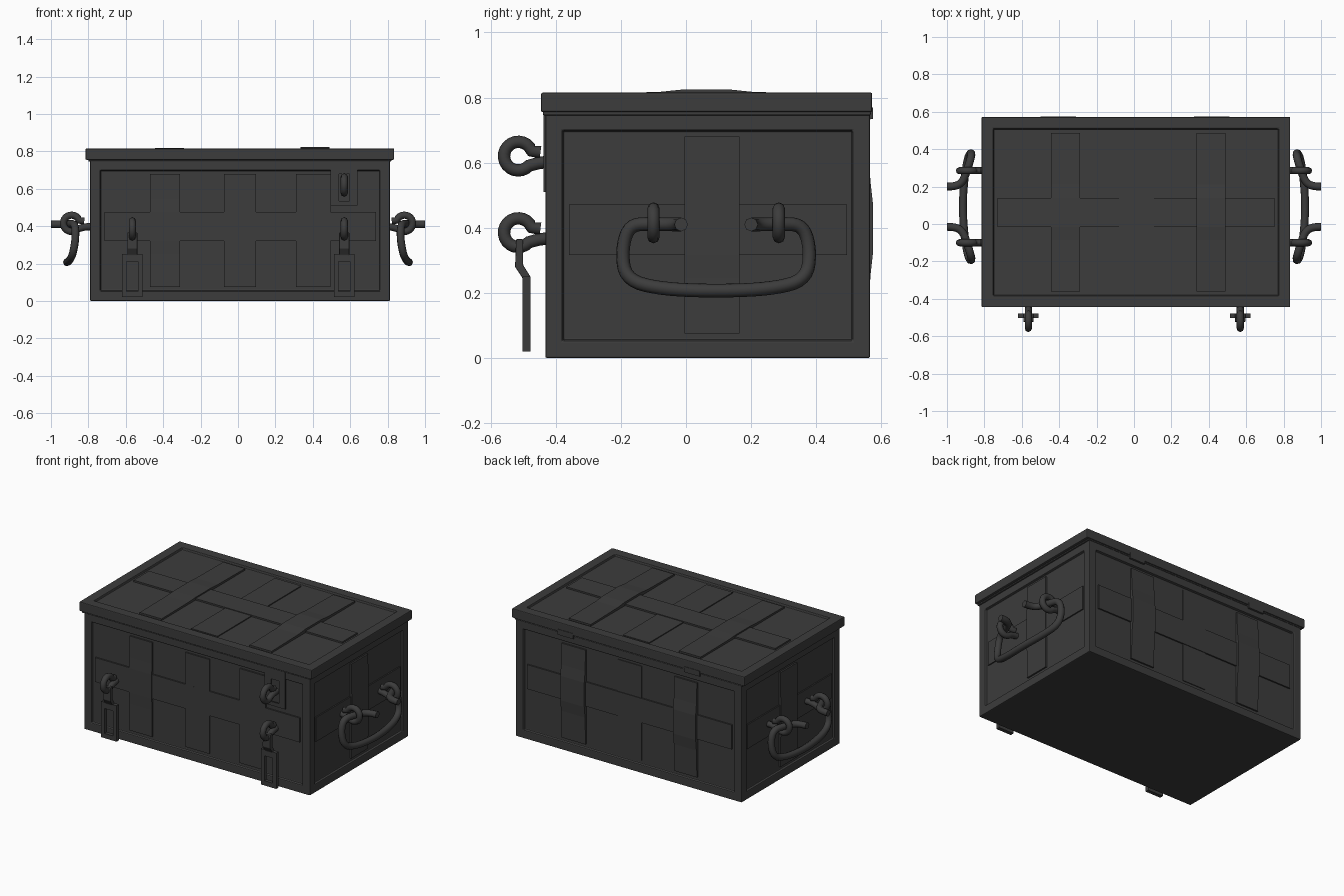
import bpy, bmesh, math
from mathutils import Vector

if "Cube" in bpy.data.objects:
    bpy.data.objects.remove(bpy.data.objects["Cube"])

iron = bpy.data.materials.new("dark_iron")
iron.diffuse_color = (0.045, 0.045, 0.045, 1)
iron.use_nodes = True
iron.node_tree.nodes["Principled BSDF"].inputs["Base Color"].default_value = iron.diffuse_color


def finish(name, bm, smooth=False, bevel=0.0):
    bmesh.ops.recalc_face_normals(bm, faces=bm.faces)
    me = bpy.data.meshes.new(name)
    bm.to_mesh(me)
    bm.free()
    ob = bpy.data.objects.new(name, me)
    bpy.context.collection.objects.link(ob)
    me.materials.append(iron)
    if bevel:
        mod = ob.modifiers.new("soft_edge", 'BEVEL')
        mod.width, mod.segments, mod.limit_method = bevel, 2, 'ANGLE'
    return ob


def recessed_box(name, lo, hi, margin, pick):
    """Box whose picked faces hold a shallow sunken panel."""
    lo, hi = Vector(lo), Vector(hi)
    bm = bmesh.new()
    bmesh.ops.create_cube(bm, size=1)
    for v in bm.verts:
        v.co = (lo + hi) / 2 + Vector(a * b for a, b in zip(v.co, hi - lo))
    bm.normal_update()
    faces = [f for f in bm.faces if pick(f.normal)]
    bmesh.ops.inset_individual(bm, faces=faces, thickness=margin)
    bmesh.ops.inset_individual(bm, faces=faces, thickness=0.003, depth=-0.014)
    return finish(name, bm, bevel=0.005)


def prism(name, outline, to_world, a0, a1, bevel=0.0):
    """Extrude a 2D outline from a0 to a1 using to_world(p, q, a)."""
    bm = bmesh.new()
    rings = [[bm.verts.new(to_world(p, q, a)) for p, q in outline] for a in (a0, a1)]
    bm.faces.new(rings[0])
    bm.faces.new(rings[1])
    n = len(outline)
    for i in range(n):
        j = (i + 1) % n
        bm.faces.new((rings[0][i], rings[0][j], rings[1][j], rings[1][i]))
    return finish(name, bm, bevel=bevel)


X, Y, Z = Vector((1, 0, 0)), Vector((0, 1, 0)), Vector((0, 0, 1))
SIDES = {  # origin, across, up, outward
    "front": (Vector((0, -.432, 0)), X, Z, -Y),
    "back": (Vector((0, .565, 0)), X, Z, Y),
    "right": (Vector((.812, 0, 0)), Y, Z, X),
    "left": (Vector((-.79, 0, 0)), Y, Z, -X),
    "lid": (Vector((0, 0, .815)), X, Y, Z),
}


def strap(side, kind, width, run, h, hump=None, top=0.0):
    """Flat iron band; hump=(start, end) lifts it over a crossing band."""
    o, U, V, W = SIDES[side]
    if kind == "level":
        U, V = V, U
    pts = [(run[0], -.02), (run[0], h)]
    if hump:
        s, e = hump
        pts += [(s - .07, h + (top - h) * .4), (s, top), (e, top), (e + .07, h + (top - h) * .4)]
    pts += [(run[1], h), (run[1], -.02)]
    prism(f"{side}_{kind}_strap", pts, lambda p, q, a: o + V * p + W * q + U * a, *width)


def tube(name, pts, radius, kind='POLY'):
    cu = bpy.data.curves.new(name, 'CURVE')
    cu.dimensions = '3D'
    cu.bevel_depth, cu.bevel_resolution, cu.use_fill_caps = radius, 2, True
    cu.resolution_u = 5
    sp = cu.splines.new(kind)
    sp.points.add(len(pts) - 1)
    for p, co in zip(sp.points, pts):
        p.co = (*co, 1)
    if kind == 'NURBS':
        sp.order_u, sp.use_endpoint_u = 3, True
    return add_curve(name, cu)


def add_curve(name, cu):
    ob = bpy.data.objects.new(name, cu)
    bpy.context.collection.objects.link(ob)
    cu.materials.append(iron)
    bpy.ops.object.select_all(action='DESELECT')
    ob.select_set(True)
    bpy.context.view_layer.objects.active = ob
    bpy.ops.object.convert(target='MESH')
    bpy.ops.object.shade_smooth_by_angle(angle=math.radians(50))
    return bpy.context.object


def slotted_plate(name, y, half, outer, inner):
    """Upright plate with a rectangular slot; rects are x0, x1, z0, z1."""
    cu = bpy.data.curves.new(name, 'CURVE')
    cu.dimensions, cu.fill_mode, cu.extrude = '2D', 'BOTH', half
    for x0, x1, z0, z1 in (outer, inner):
        sp = cu.splines.new('POLY')
        sp.points.add(3)
        for p, (x, z) in zip(sp.points, ((x0, z0), (x1, z0), (x1, z1), (x0, z1))):
            p.co = (x, z, 0, 1)
        sp.use_cyclic_u = True
    ob = add_curve(name, cu)
    ob.rotation_euler.x = math.pi / 2
    ob.location.y = y
    return ob


def eye_bolt(name, place):
    """Open ring with a tail; place(out, up) maps offsets from the ring centre."""
    pts = [(.12, -.018), (.085, -.018), (.06, -.022)]
    for i in range(19):
        a = math.radians(-42 - i * 297 / 18)
        pts.append((.044 * math.cos(a), .044 * math.sin(a)))
    pts.append((.068, .012))
    tube(name, [place(*p) for p in pts], .019)


# chest body and lid
recessed_box("chest_body", (-.79, -.432, 0), (.812, .565, .752), .075, lambda n: abs(n.z) < .5)
recessed_box("lid", (-.815, -.445, .755), (.835, .572, .815), .088, lambda n: n.z > .5)
recessed_box("lid_lip", (-.80, -.44, .745), (.82, .568, .757), .05, lambda n: False)

# bands on the long walls
for side in ("front", "back"):
    strap(side, "level", (.32, .476), (-.715, .737), -.005)
for x0, x1, h, hump in ((-.47, -.31, -.005, (.32, .476)), (-.075, .095, -.0052, None), (.31, .495, -.0045, None)):
    strap("front", "upright", (x0, x1), (.075, .68), h, hump, 0.0)
for x0, x1 in ((-.47, -.31), (.32, .49)):
    strap("back", "upright", (x0, x1), (.075, .68), -.004, (.32, .476), .009)
strap("back", "upright", (-.075, .095), (.075, .68), -.009)

# bands on the end walls
for side in ("right", "left"):
    strap(side, "level", (.317, .472), (-.36, .495), -.006)
    strap(side, "upright", (-.005, .165), (.075, .68), -.004, (.317, .472), -.001)

# bands on the lid
strap("lid", "level", (-.016, .14), (-.73, .75), -.004)
strap("lid", "upright", (-.08, .107), (-.36, .487), -.008)
strap("lid", "upright", (-.445, -.29), (-.36, .487), -.003, (-.016, .14), .004)
strap("lid", "upright", (.335, .49), (-.36, .487), -.003, (-.016, .14), .009)

# hinge tabs at the back
for x in (-.445, .455):
    prism("hinge_tab", [(.55, .73), (.575, .735), (.575, .77), (.55, .77)],
          lambda p, q, a: Vector((a, p, q)), x - .055, x + .055)

# side handles hanging in eye bolts
half = [(1.0, -.015, .41), (.955, -.015, .41), (.915, -.04, .41), (.893, -.10, .412),
        (.87, -.175, .41), (.868, -.198, .33), (.885, -.185, .24), (.905, -.08, .212)]
loop = half + [(.918, .0925, .205)] + [(x, .185 - y, z) for x, y, z in reversed(half)]
for s, side in ((1, "right"), (-1, "left")):
    tube(f"{side}_handle", [(s * x, y, z) for x, y, z in loop], .021, 'NURBS')
    for y in (-.10, .285):
        eye_bolt(f"{side}_handle_eye", lambda o, u, s=s, y=y: (s * (.89 - o), y, .415 + u))

# front lock eyes
for x, z in ((-.565, .385), (.568, .385), (.568, .62)):
    eye_bolt("lock_eye", lambda o, u, x=x, z=z: (x, -.515 + o, z + u))

# hasp plate dropping from the lid
slotted_plate("hasp_plate", -.434, .004, (.495, .64, .51, .757), (.54, .597, .535, .68))

# hanging slotted latches
stem = [(-.522, .365), (-.50, .365), (-.50, .285), (-.478, .25), (-.478, .235),
        (-.502, .235), (-.502, .245), (-.525, .28)]
for x in (-.565, .568):
    slotted_plate("latch_frame", -.49, .012, (x - .055, x + .055, .02, .25), (x - .03, x + .03, .05, .21))
    prism("latch_stem", stem, lambda p, q, a: Vector((a, p, q)), x - .027, x + .027, .003)
